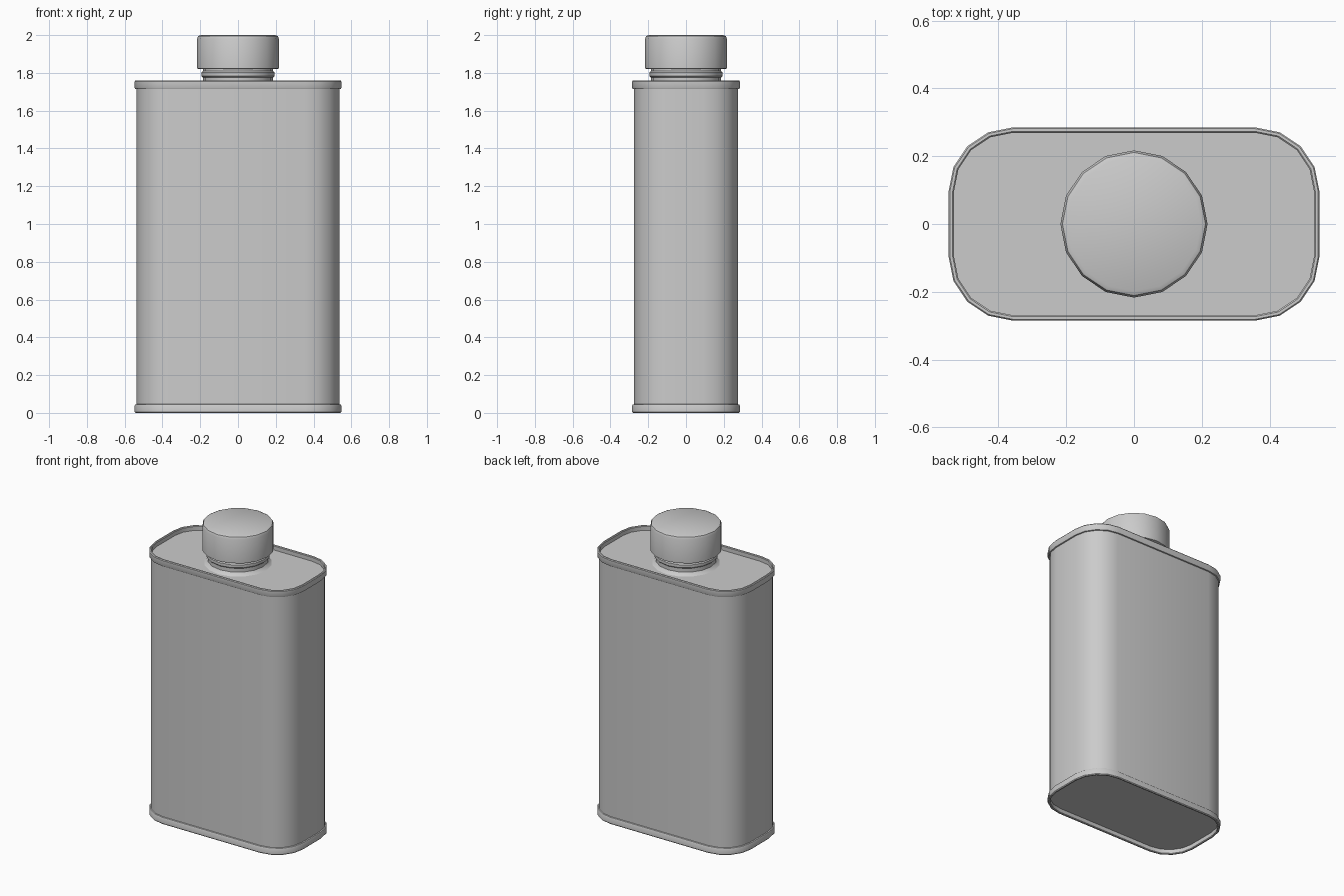
import bpy, bmesh
from math import sin, cos, pi, radians

if "Cube" in bpy.data.objects:
    bpy.data.objects.remove(bpy.data.objects["Cube"])


def rounded_loop(half_x, half_y, r, z, steps=4):
    """Rounded rectangle loop, counter-clockwise."""
    pts = []
    for q, (sx, sy) in enumerate([(1, 1), (-1, 1), (-1, -1), (1, -1)]):
        for i in range(steps + 1):
            a = (q + i / steps) * pi / 2
            pts.append((sx * (half_x - r) + r * cos(a),
                        sy * (half_y - r) + r * sin(a), z))
    return pts


def ring(r, z, n=16):
    return [(r * cos(2 * pi * i / n), r * sin(2 * pi * i / n), z) for i in range(n)]


def loft(name, loops):
    """Skin a stack of loops and close both ends."""
    bm = bmesh.new()
    rows = [[bm.verts.new(p) for p in loop] for loop in loops]
    n = len(rows[0])
    for low, high in zip(rows, rows[1:]):
        for i in range(n):
            j = (i + 1) % n
            bm.faces.new((low[i], low[j], high[j], high[i]))
    bm.faces.new(rows[0][::-1])
    bm.faces.new(rows[-1])
    bmesh.ops.recalc_face_normals(bm, faces=bm.faces)
    mesh = bpy.data.meshes.new(name)
    bm.to_mesh(mesh)
    bm.free()
    obj = bpy.data.objects.new(name, mesh)
    bpy.context.collection.objects.link(obj)
    bpy.context.view_layer.objects.active = obj
    obj.select_set(True)
    bpy.ops.object.shade_smooth_by_angle(angle=radians(35))
    obj.select_set(False)
    return obj


# Tin body: lower half profile (corner radius, z), from recessed base to wall
half = [(0.174, 0.03), (0.174, 0.004), (0.178, 0.0), (0.186, 0.0), (0.19, 0.005),
        (0.19, 0.038), (0.187, 0.044), (0.18, 0.046)]
HEIGHT = 1.76
profile = half + [(r, HEIGHT - z) for r, z in reversed(half)]
loft("tin_body", [rounded_loop(0.357 + r, 0.095 + r, r, z) for r, z in profile])

# Spout neck with flared foot and collar bead
neck = [(0.21, 1.728), (0.195, 1.736), (0.185, 1.75), (0.185, 1.775),
        (0.194, 1.783), (0.194, 1.802), (0.185, 1.81), (0.185, 1.83)]
loft("neck", [ring(r, z) for r, z in neck])

# Screw cap with softened top edge
cap = [(0.205, 1.82), (0.217, 1.823), (0.217, 1.98), (0.211, 1.994), (0.198, 2.0)]
loft("cap", [ring(r, z) for r, z in cap])
